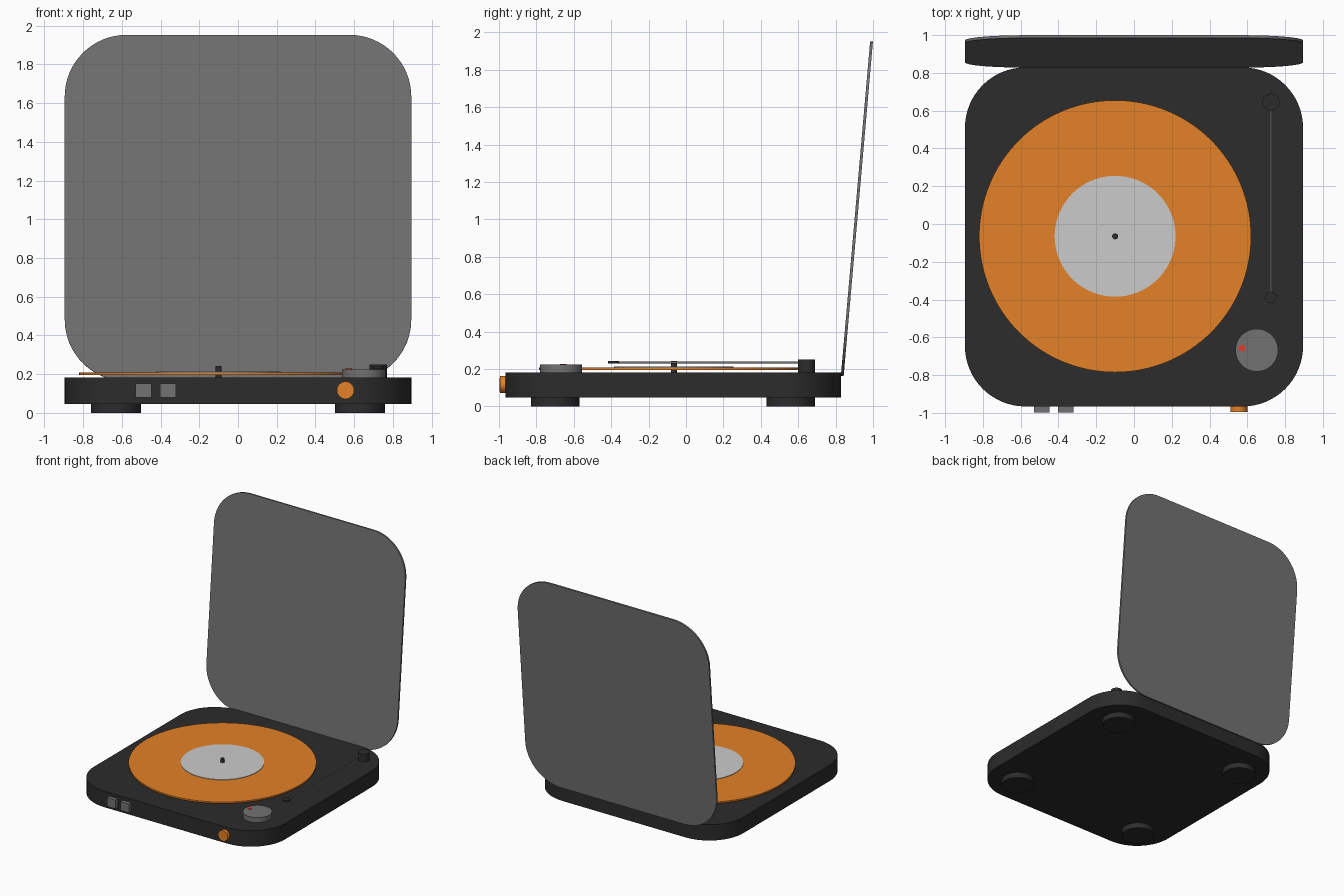
import bpy, bmesh
from math import pi, sin, cos, radians

if "Cube" in bpy.data.objects:
    bpy.data.objects.remove(bpy.data.objects["Cube"])


def mat(name, r, g, b):
    m = bpy.data.materials.new(name)
    m.diffuse_color = (r, g, b, 1)
    m.use_nodes = True
    m.node_tree.nodes["Principled BSDF"].inputs["Base Color"].default_value = m.diffuse_color
    return m


BLACK = mat("black", 0.025, 0.025, 0.025)
SMOKE = mat("smoke", 0.17, 0.17, 0.17)
ORANGE = mat("orange", 0.78, 0.22, 0.02)
LIGHT = mat("light_grey", 0.6, 0.6, 0.6)
RED = mat("red", 0.8, 0.04, 0.02)


def finish(ob, name, m, smooth=True):
    ob.name = ob.data.name = name
    ob.data.materials.append(m)
    if smooth:
        bpy.ops.object.select_all(action='DESELECT')
        bpy.context.view_layer.objects.active = ob
        ob.select_set(True)
        bpy.ops.object.shade_smooth_by_angle(angle=radians(30))
    return ob


def cyl(name, x, y, z0, z1, r, m, sides=48):
    bpy.ops.mesh.primitive_cylinder_add(vertices=sides, radius=r, depth=z1 - z0,
                                        location=(x, y, (z0 + z1) / 2))
    return finish(bpy.context.object, name, m)


def cyl_y(name, x, z, y0, y1, r, m, sides=32):
    bpy.ops.mesh.primitive_cylinder_add(vertices=sides, radius=r, depth=y1 - y0,
                                        location=(x, (y0 + y1) / 2, z), rotation=(pi / 2, 0, 0))
    return finish(bpy.context.object, name, m)


def plate(name, w, d, h, r, m, seg=16):
    """Rounded rectangle: x centred, y from 0 to d, z from 0 to h."""
    bm = bmesh.new()
    verts = []
    for k, (sx, sy) in enumerate(((1, 1), (-1, 1), (-1, -1), (1, -1))):
        for i in range(seg + 1):
            a = (k + i / seg) * pi / 2
            verts.append(bm.verts.new((sx * (w / 2 - r) + r * cos(a),
                                       d / 2 + sy * (d / 2 - r) + r * sin(a), 0)))
    face = bm.faces.new(verts)
    out = bmesh.ops.extrude_face_region(bm, geom=[face])
    bmesh.ops.translate(bm, vec=(0, 0, h),
                        verts=[v for v in out["geom"] if isinstance(v, bmesh.types.BMVert)])
    bmesh.ops.recalc_face_normals(bm, faces=bm.faces)
    me = bpy.data.meshes.new(name)
    bm.to_mesh(me)
    bm.free()
    ob = bpy.data.objects.new(name, me)
    bpy.context.collection.objects.link(ob)
    return finish(ob, name, m)


# Body and open lid, leaning back 5 degrees
plate("body", 1.79, 1.795, 0.135, 0.32, BLACK).location = (0, -0.966, 0.047)
lid = plate("lid", 1.79, 1.795, 0.015, 0.32, SMOKE)
lid.location = (0, 0.843, 0.163)
lid.rotation_euler = (radians(85), 0, 0)

# Feet
for x in (-0.63, 0.63):
    for y in (-0.70, 0.56):
        cyl("foot", x, y, 0, 0.05, 0.13, BLACK)

# Record on its spindle
cyl("record", -0.1, -0.065, 0.196, 0.209, 0.72, ORANGE, 128)
cyl("record_label", -0.1, -0.065, 0.205, 0.213, 0.32, LIGHT, 96)
cyl("spindle", -0.1, -0.065, 0.18, 0.243, 0.016, BLACK, 24)

# Tonearm
cyl("tonearm_pivot", 0.725, 0.645, 0.18, 0.25, 0.045, BLACK)
cyl_y("tonearm", 0.725, 0.235, -0.37, 0.62, 0.006, SMOKE, 16)
cyl("tonearm_head", 0.725, -0.388, 0.229, 0.243, 0.03, BLACK, 32)

# Top dial with marker
cyl("dial", 0.65, -0.668, 0.18, 0.225, 0.113, SMOKE, 64)
cyl("dial_marker", 0.572, -0.657, 0.22, 0.228, 0.017, RED, 24)

# Front buttons and knob
for x in (-0.488, -0.362):
    bpy.ops.mesh.primitive_cube_add(size=1, location=(x, -0.978, 0.116))
    b = bpy.context.object
    b.scale = (0.082, 0.04, 0.074)
    finish(b, "front_button", SMOKE, False)
cyl_y("front_knob", 0.555, 0.117, -0.995, -0.95, 0.045, ORANGE)
